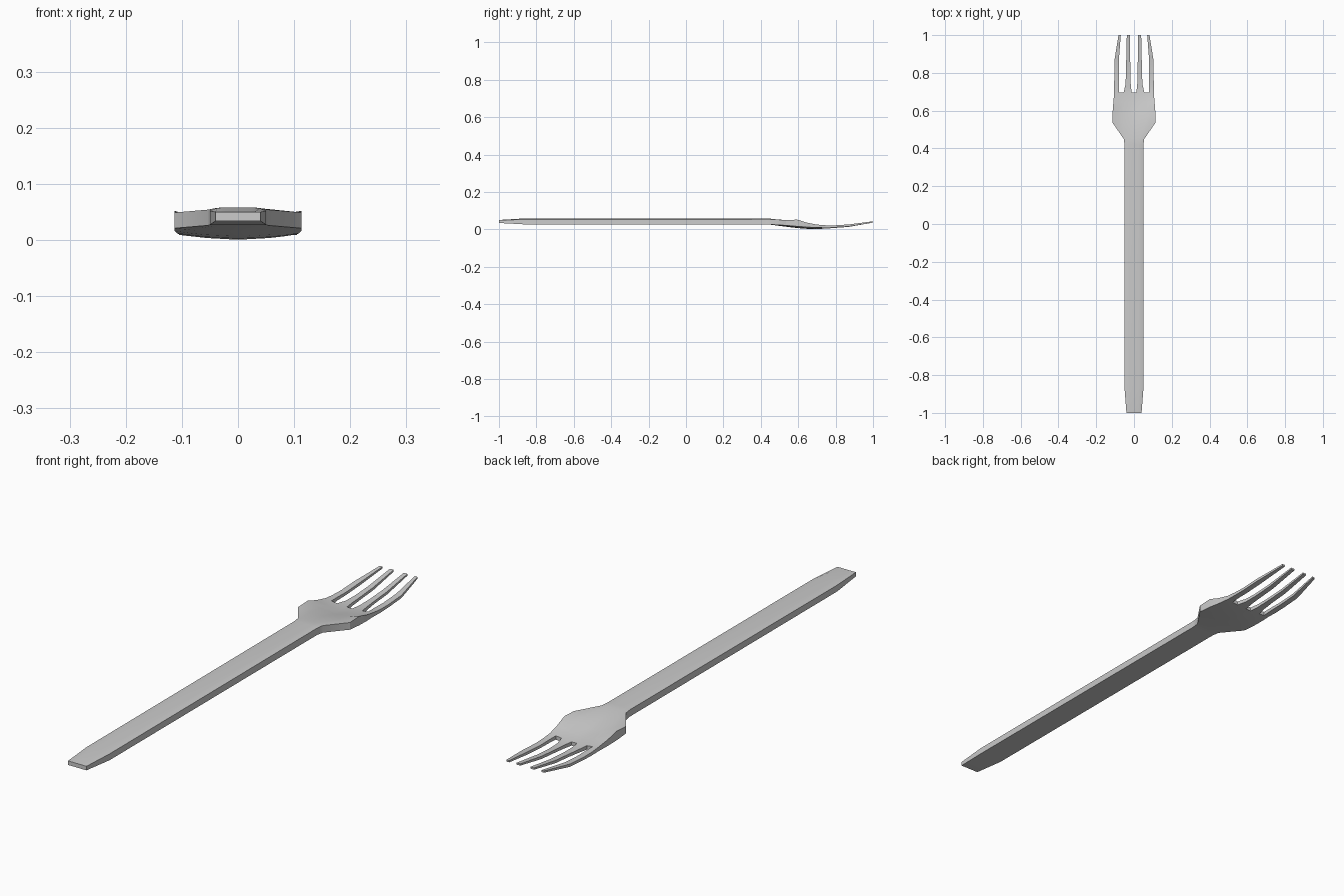
import bpy, bmesh

if "Cube" in bpy.data.objects:
    bpy.data.objects.remove(bpy.data.objects["Cube"])

bm = bmesh.new()
STATIONS = [0.012, 0.055, 0.08, 0.105]
FRACS = [-s / 0.105 for s in reversed(STATIONS)] + [0] + [s / 0.105 for s in STATIONS]


def pair(x, y, top, bottom):
    return bm.verts.new((x, y, top)), bm.verts.new((x, y, bottom))


def skin(a, b, c, d):
    """Top and bottom quads over four corner pairs, counter-clockwise from above."""
    bm.faces.new([p[0] for p in (a, b, c, d)])
    bm.faces.new([p[1] for p in (d, c, b, a)])


def wall(a, b):
    bm.faces.new((a[0], a[1], b[1], b[0]))


# handle and dished head: y, half width, top, bottom, edge lift of top and bottom
SECTIONS = [
    (-1.00, 0.040, 0.050, 0.034, 0, 0),
    (-0.87, 0.050, 0.058, 0.027, -0.006, 0),
    (0.42, 0.050, 0.058, 0.027, -0.004, 0),
    (0.45, 0.054, 0.057, 0.025, -0.003, 0.001),
    (0.535, 0.113, 0.045, 0.014, 0.004, 0.007),
    (0.595, 0.113, 0.032, 0.007, 0.020, 0.009),
    (0.645, 0.109, 0.022, 0.003, 0.014, 0.009),
    (0.695, 0.105, 0.016, 0.001, 0.010, 0.009),
]
rows = []
for y, w, top, bot, lt, lb in SECTIONS:
    power = 2 if lt > 0 else 6
    rows.append([pair(f * w, y, top + lt * abs(f) ** power, bot + lb * f * f)
                 for f in FRACS])
for r, s in zip(rows, rows[1:]):
    for i in range(8):
        skin(r[i], r[i + 1], s[i + 1], s[i])
    wall(s[0], r[0])
    wall(r[8], s[8])
for i in range(8):
    wall(rows[0][i], rows[0][i + 1])
for i in (1, 3, 4, 6):                      # slot floors between tines
    wall(rows[-1][i + 1], rows[-1][i])

# tines: y, inner-tine edges, outer-tine edges, top, bottom, outer lift
TINES = [
    (0.735, 0.017, 0.046, 0.080, 0.105, 0.016, 0.003, 0.006),
    (0.79, 0.019, 0.042, 0.080, 0.104, 0.018, 0.007, 0.003),
    (0.87, 0.020, 0.041, 0.080, 0.103, 0.024, 0.013, 0.002),
    (1.00, 0.022, 0.038, 0.070, 0.082, 0.043, 0.036, 0),
]
for side, outer in ((1, 0), (1, 1), (-1, 0), (-1, 1)):
    root = {(1, 0): (5, 6), (1, 1): (7, 8), (-1, 0): (2, 3), (-1, 1): (0, 1)}[side, outer]
    a, b = (rows[-1][k] for k in root)
    for y, i0, i1, o0, o1, top, bot, lift in TINES:
        xs = sorted(side * x for x in ((o0, o1) if outer else (i0, i1)))
        dz = lift * outer
        c, d = (pair(x, y, top + dz, bot + dz) for x in xs)
        skin(a, b, d, c)
        wall(c, a)
        wall(b, d)
        a, b = c, d
    wall(b, a)

bmesh.ops.recalc_face_normals(bm, faces=bm.faces[:])
mesh = bpy.data.meshes.new("fork")
bm.to_mesh(mesh)
bm.free()
fork = bpy.data.objects.new("fork", mesh)
bpy.context.collection.objects.link(fork)
bpy.context.view_layer.objects.active = fork
fork.select_set(True)
bpy.ops.object.shade_smooth_by_angle(angle=0.5)
